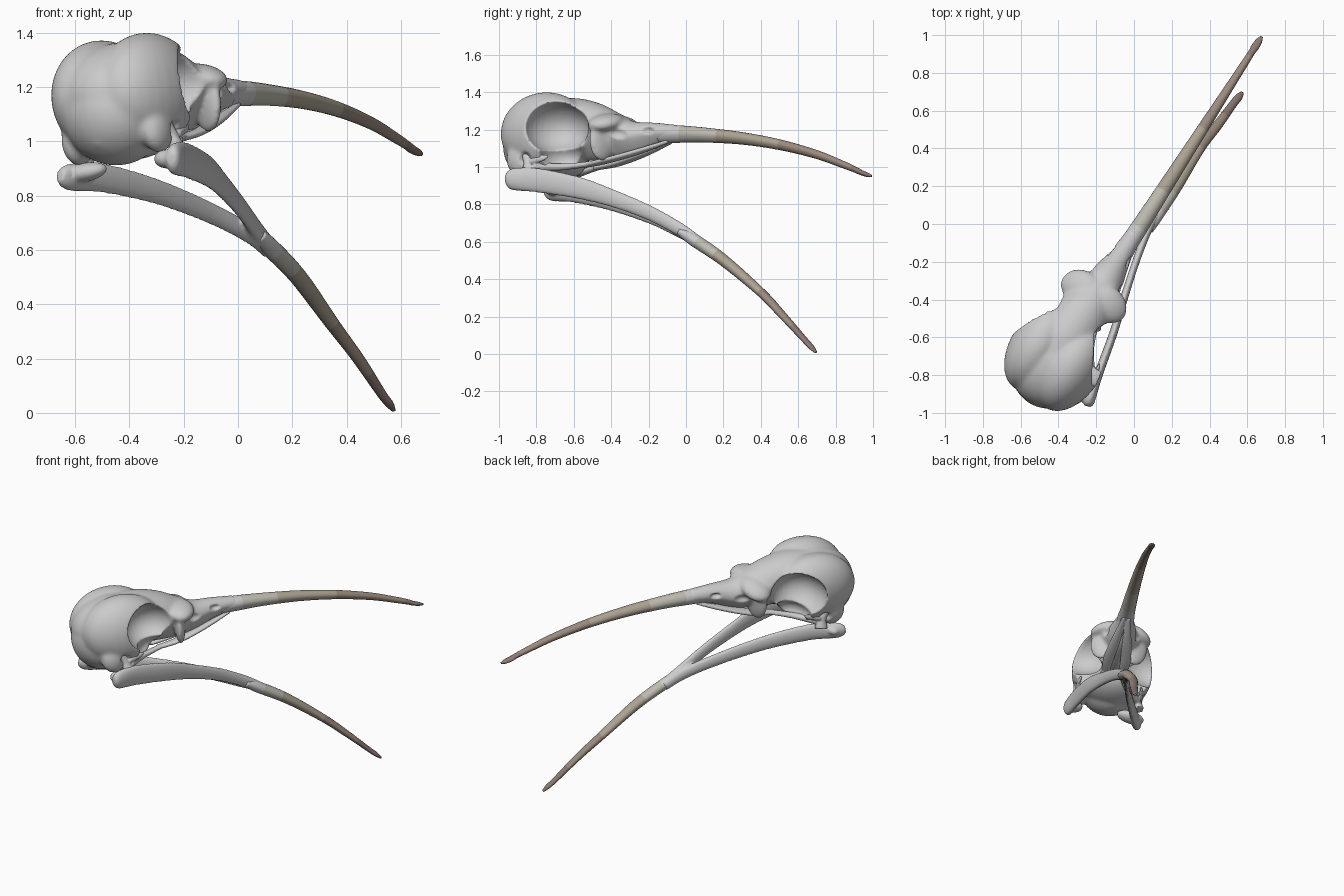
import bpy, bmesh, math
from mathutils import Vector, Matrix

# Skull frame: local x = skull's right, y = forward along the beak, z = up (slight roll)
ROLL, PIV = 0.14, 1.17
fwd = Vector((0.54, 0.842, 0)).normalized()
side0 = Vector((fwd.y, -fwd.x, 0))
up0 = Vector((0, 0, 1))
right = side0 * math.cos(ROLL) + up0 * math.sin(ROLL)
up = up0 * math.cos(ROLL) - side0 * math.sin(ROLL)
FRAME = Matrix((right, fwd, up)).transposed().to_4x4()
FRAME = Matrix.Translation((0.04, 0, PIV)) @ FRAME @ Matrix.Translation((0, 0, -PIV))


def material(name, rgb):
    m = bpy.data.materials.new(name)
    m.diffuse_color = (*rgb, 1)
    return m


def resample(rows, n=5):
    """Catmull-Rom through rows of (x, y, z, half width, half height)."""
    r = [Vector(a) for a in rows]
    out = []
    for i in range(len(r) - 1):
        a, b, c, d = r[max(i - 1, 0)], r[i], r[i + 1], r[min(i + 2, len(r) - 1)]
        for k in range(n):
            t = k / n
            out.append(0.5 * (2 * b + (c - a) * t + (2 * a - 5 * b + 4 * c - d) * t * t
                              + (3 * b - a - 3 * c + d) * t ** 3))
    return out + [r[-1]]


def add_loft(bm, rows, sides=20, pinch=0.0, stops=()):
    """Oval tube along a path; pinch narrows the underside, stops switch materials."""
    pts = resample(rows)
    pos = [Vector(p[:3]) for p in pts]
    last = len(pts) - 1
    rings = []
    for i, p in enumerate(pts):
        tan = (pos[min(i + 1, last)] - pos[max(i - 1, 0)]).normalized()
        sd = tan.cross(up0).normalized()
        nz = sd.cross(tan)
        ring = []
        for k in range(sides):
            a = 2 * math.pi * k / sides
            w = max(p[3], 0.003) * (1 - pinch * max(0, -math.sin(a)))
            ring.append(bm.verts.new(pos[i] + sd * math.cos(a) * w
                                     + nz * math.sin(a) * max(p[4], 0.003)))
        rings.append(ring)
    for i in range(last):
        for k in range(sides):
            j = (k + 1) % sides
            f = bm.faces.new((rings[i][k], rings[i][j], rings[i + 1][j], rings[i + 1][k]))
            f.material_index = sum(i / last >= s for s in stops)
    bm.faces.new(rings[0][::-1])
    bm.faces.new(rings[-1]).material_index = len(stops)


def add_ball(bm, c, r, rot=(0, 0, 0)):
    m = Matrix.Translation(c)
    for ax, ang in zip("XYZ", rot):
        m = m @ Matrix.Rotation(ang, 4, ax)
    bmesh.ops.create_uvsphere(bm, u_segments=32, v_segments=20, radius=1,
                              matrix=m @ Matrix.Diagonal((*r, 1)))


def finish(name, bm, mats=(), matrix=None):
    bmesh.ops.recalc_face_normals(bm, faces=bm.faces)
    if matrix:
        bm.transform(matrix)
    me = bpy.data.meshes.new(name)
    bm.to_mesh(me)
    bm.free()
    ob = bpy.data.objects.new(name, me)
    bpy.context.collection.objects.link(ob)
    for m in mats:
        me.materials.append(m)
    me.polygons.foreach_set("use_smooth", [True] * len(me.polygons))
    return ob


def bake(ob):
    """Apply all modifiers; an empty result is refused."""
    bpy.context.view_layer.update()
    dg = bpy.context.evaluated_depsgraph_get()
    me = bpy.data.meshes.new_from_object(ob.evaluated_get(dg), depsgraph=dg)
    ob.modifiers.clear()
    if len(me.vertices) > 1000:
        ob.data = me
        return True
    return False


def remesh(ob, size, smooth):
    m = ob.modifiers.new("fuse", "REMESH")
    m.mode, m.voxel_size, m.use_smooth_shade = "VOXEL", size, True
    s = ob.modifiers.new("soften", "SMOOTH")
    s.iterations, s.factor = smooth, 0.5
    bake(ob)


def carve(ob, c, r):
    bm = bmesh.new()
    add_ball(bm, c, r)
    cutter = finish("socket_cutter", bm, (), FRAME)
    cutter.hide_render = True
    for solver in ("EXACT", "FLOAT"):
        b = ob.modifiers.new("socket", "BOOLEAN")
        b.operation, b.object, b.solver = "DIFFERENCE", cutter, solver
        if bake(ob):
            break
    bpy.data.objects.remove(cutter)


bone = material("bone", (0.62, 0.64, 0.64))
HORN = (bone, material("pale_horn", (0.52, 0.50, 0.44)), material("tan_horn", (0.42, 0.37, 0.29)),
        material("brown_horn", (0.33, 0.26, 0.21)), material("tip_horn", (0.26, 0.19, 0.17)))

# Braincase, forehead and snout root fused into one skull
bm = bmesh.new()
add_ball(bm, (0, -0.92, 1.11), (0.20, 0.20, 0.20))
add_ball(bm, (0, -0.83, 1.05), (0.19, 0.20, 0.12))
add_ball(bm, (0, -0.85, 1.165), (0.23, 0.266, 0.20))
add_loft(bm, [(0, -0.85, 1.20, 0.17, 0.16), (0, -0.72, 1.20, 0.17, 0.170),
              (0, -0.60, 1.188, 0.155, 0.160), (0, -0.48, 1.165, 0.135, 0.135),
              (0, -0.35, 1.150, 0.100, 0.100), (0, -0.20, 1.175, 0.062, 0.064),
              (0, -0.05, 1.178, 0.047, 0.048)], 28, 0.5)
for m in (-1, 1):
    add_ball(bm, (m * 0.10, -0.83, 1.17), (0.16, 0.265, 0.217))        # dome lobes
    add_ball(bm, (m * 0.175, -0.93, 1.02), (0.05, 0.08, 0.09))         # ear region
    add_ball(bm, (m * 0.10, -0.45, 1.225), (0.105, 0.085, 0.045), (0, m * 0.35, -m * 0.4))  # brow
    add_ball(bm, (m * 0.105, -0.46, 1.14), (0.085, 0.032, 0.125), (0, 0, -m * 0.4))  # socket front wall
add_ball(bm, (0, -1.05, 1.0), (0.035, 0.035, 0.03))
skull = finish("skull", bm, (), FRAME)
remesh(skull, 0.009, 12)

# Carved eye sockets, cheek gaps, nostril openings, ear pits and snout hollows
for m in (-1, 1):
    carve(skull, (m * 0.225, -0.688, 1.185), (0.195, 0.172, 0.145))
    carve(skull, (m * 0.20, -0.65, 1.03), (0.15, 0.13, 0.09))
    carve(skull, (m * 0.065, -0.205, 1.190), (0.032, 0.038, 0.016))
    carve(skull, (m * 0.24, -0.87, 1.01), (0.05, 0.04, 0.04))
    carve(skull, (m * 0.125, -0.35, 1.165), (0.045, 0.055, 0.035))
remesh(skull, 0.008, 4)

# Long curved upper bill (shifted sideways to undo the roll towards the tip)
rows = [(-0.16, 1.174, 0.046, 0.048), (-0.05, 1.176, 0.047, 0.047),
        (0.12, 1.171, 0.042, 0.040), (0.36, 1.153, 0.036, 0.033),
        (0.60, 1.119, 0.030, 0.028), (0.83, 1.068, 0.024, 0.023),
        (1.00, 1.014, 0.020, 0.019), (1.08, 0.986, 0.018, 0.016),
        (1.11, 0.973, 0.021, 0.014), (1.15, 0.961, 0.018, 0.012), (1.178, 0.954, 0.007, 0.006)]
bm = bmesh.new()
add_loft(bm, [((z - PIV) * ROLL, s, z, w, h) for s, z, w, h in rows], 20, 0.15,
         (0.12, 0.24, 0.4, 0.66))
finish("upper_bill", bm, HORN, FRAME)

# Palate blades, pterygoids and quadrates under the skull
bm = bmesh.new()
for m in (-1, 1):
    add_loft(bm, [(m * 0.015, -0.10, 1.135, 0.012, 0.010), (m * 0.035, -0.28, 1.075, 0.030, 0.016),
                  (m * 0.055, -0.46, 1.025, 0.035, 0.016), (m * 0.05, -0.60, 1.00, 0.022, 0.014)], 12)
    add_loft(bm, [(m * 0.05, -0.55, 1.01, 0.02, 0.014), (m * 0.10, -0.70, 0.985, 0.022, 0.018),
                  (m * 0.19, -0.83, 0.975, 0.025, 0.025)], 12)
    add_loft(bm, [(m * 0.18, -0.90, 1.06, 0.03, 0.03), (m * 0.19, -0.86, 0.99, 0.03, 0.025),
                  (m * 0.21, -0.85, 0.93, 0.04, 0.03)], 12)
    add_loft(bm, [(m * 0.20, -0.84, 1.0, 0.02, 0.016), (m * 0.20, -0.77, 1.02, 0.010, 0.018),
                  (m * 0.19, -0.74, 1.03, 0.004, 0.006)], 12)
palate = finish("palate", bm, (), FRAME)
remesh(palate, 0.006, 3)

# Lower jaw: two rami meeting in a long drooping bill
bm = bmesh.new()
add_loft(bm, [(-0.245, -0.965, 0.935, 0.02, 0.025), (-0.235, -0.93, 0.935, 0.03, 0.058),
              (-0.19, -0.80, 0.930, 0.024, 0.066), (-0.11, -0.58, 0.89, 0.022, 0.060),
              (-0.055, -0.40, 0.835, 0.021, 0.048), (0.01, -0.20, 0.757, 0.020, 0.040),
              (0.075, -0.03, 0.665, 0.022, 0.036), (0.13, 0.07, 0.598, 0.022, 0.030)], 16)
add_loft(bm, [(-0.655, -0.75, 0.875, 0.02, 0.025), (-0.62, -0.715, 0.868, 0.03, 0.050),
              (-0.50, -0.61, 0.865, 0.024, 0.054), (-0.30, -0.41, 0.815, 0.021, 0.047),
              (-0.10, -0.19, 0.735, 0.020, 0.040), (0.04, -0.04, 0.660, 0.022, 0.036),
              (0.11, 0.07, 0.598, 0.022, 0.030)], 16)
add_ball(bm, (-0.262, -0.90, 0.935), (0.045, 0.05, 0.035), (0, 0, 0.8))
add_ball(bm, (-0.565, -0.71, 0.885), (0.09, 0.05, 0.035), (0, -0.2, -0.4))
jaw = finish("jaw_rami", bm)
remesh(jaw, 0.008, 4)

bm = bmesh.new()
add_loft(bm, [(0.075, -0.03, 0.655, 0.028, 0.022), (0.115, 0.04, 0.612, 0.036, 0.034),
              (0.22, 0.20, 0.502, 0.036, 0.031), (0.345, 0.40, 0.330, 0.030, 0.024),
              (0.44, 0.52, 0.203, 0.026, 0.020), (0.525, 0.635, 0.075, 0.021, 0.015),
              (0.555, 0.672, 0.035, 0.020, 0.013), (0.573, 0.695, 0.009, 0.009, 0.006)],
         20, 0.1, (0.15, 0.25, 0.42, 0.62))
finish("lower_bill", bm, HORN)
